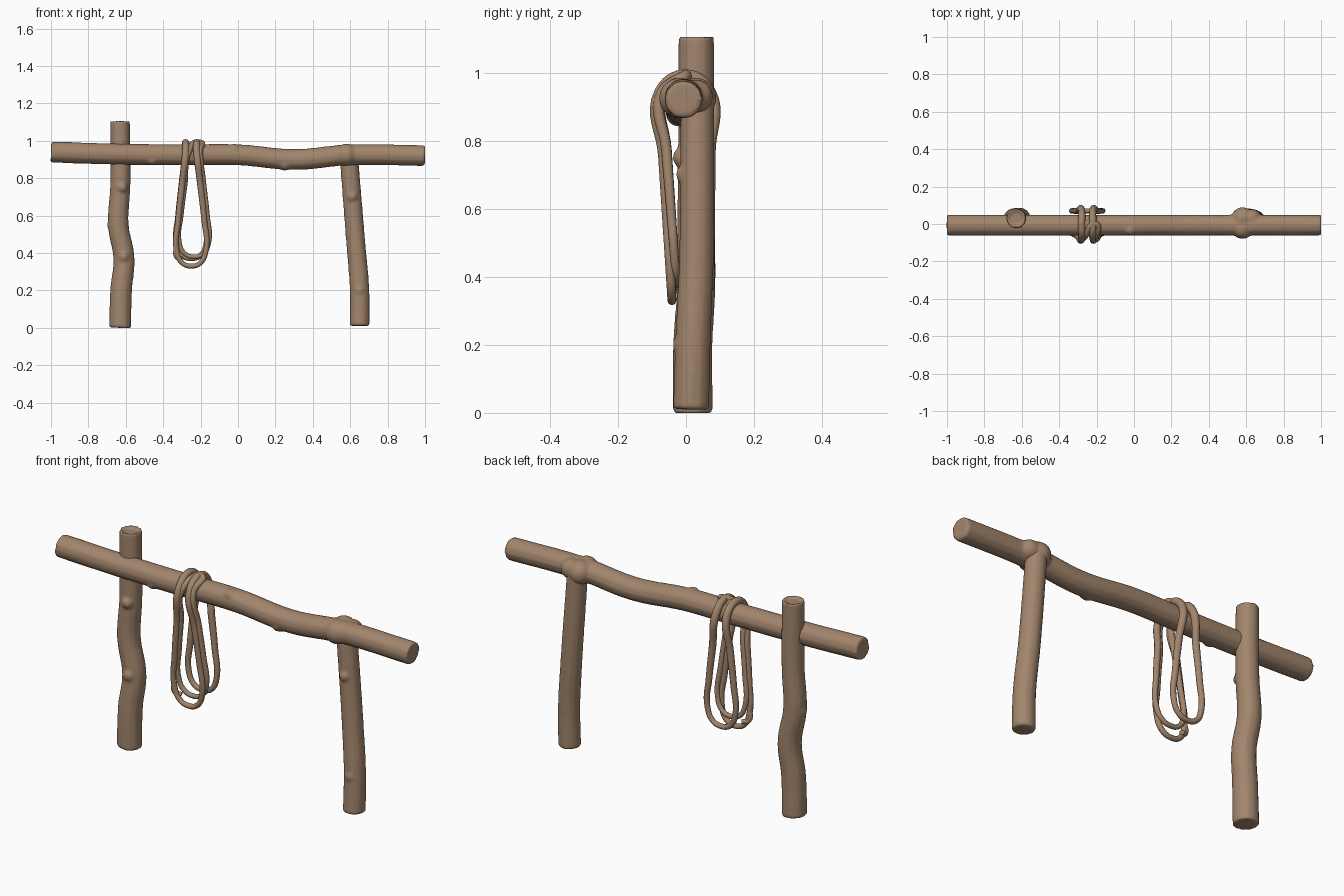
import bpy, bmesh
from mathutils import Matrix

if "Cube" in bpy.data.objects:
    bpy.data.objects.remove(bpy.data.objects["Cube"])

brown = bpy.data.materials.new("warm_brown")
brown.use_nodes = True
brown.diffuse_color = (.36, .235, .15, 1)
brown.node_tree.nodes["Principled BSDF"].inputs["Base Color"].default_value = brown.diffuse_color


def tube(name, path, radii, closed=False):
    """Smooth round tube along a path, returned as a mesh object."""
    curve = bpy.data.curves.new(name, "CURVE")
    curve.dimensions = "3D"
    curve.bevel_depth = 1
    curve.bevel_resolution = 4
    curve.resolution_u = 8
    curve.use_fill_caps = True
    spline = curve.splines.new("BEZIER")
    spline.bezier_points.add(len(path) - 1)
    spline.use_cyclic_u = closed
    for point, place, radius in zip(spline.bezier_points, path, radii):
        point.co = place
        point.radius = radius
        point.handle_left_type = point.handle_right_type = "AUTO"
    guide = bpy.data.objects.new(name + "_path", curve)
    bpy.context.collection.objects.link(guide)
    depsgraph = bpy.context.evaluated_depsgraph_get()
    mesh = bpy.data.meshes.new_from_object(guide.evaluated_get(depsgraph))
    bpy.data.objects.remove(guide)
    mesh.materials.clear()
    mesh.materials.append(brown)
    bm = bmesh.new()
    bm.from_mesh(mesh)
    bmesh.ops.remove_doubles(bm, verts=bm.verts, dist=.0002)
    bmesh.ops.recalc_face_normals(bm, faces=bm.faces)
    for face in bm.faces:
        face.smooth = True
        face.material_index = 0
    bm.to_mesh(mesh)
    bm.free()
    obj = bpy.data.objects.new(name, mesh)
    bpy.context.collection.objects.link(obj)
    return obj


def log(name, path, start_radius, end_radius, knots, hollow_top=False):
    """Tapering tube with round knots melted into its surface."""
    last = len(path) - 1
    radii = [start_radius + (end_radius - start_radius) * i / last for i in range(len(path))]
    obj = tube(name, path, radii)
    bm = bmesh.new()
    bm.from_mesh(obj.data)
    if hollow_top:
        top = max(vert.co.z for vert in bm.verts)
        cap = [face for face in bm.faces
               if face.normal.z > .9 and face.calc_center_median().z > top - .02]
        bmesh.ops.inset_region(bm, faces=cap, thickness=.02, depth=-.015)
    for centre, size in knots:
        bmesh.ops.create_icosphere(bm, subdivisions=3, radius=size,
                                   matrix=Matrix.Translation(centre))
    bm.to_mesh(obj.data)
    bm.free()
    remesh = obj.modifiers.new("fuse", "REMESH")
    remesh.mode = "VOXEL"
    remesh.voxel_size = .008
    remesh.use_smooth_shade = True
    soften = obj.modifiers.new("soften", "SMOOTH")
    soften.iterations = 5


# Fraction of the drop and half width down one side of a hanging loop
LOOP_SIDE = [(0, .03), (.3, .05), (.6, .07), (.85, .08), (.97, .05)]
BEAM_TOP = .99


def rope_turn(name, centre, loops, thick, thin):
    """Rope passing over the beam, with loops of (depth, inward sway, lowest height)."""
    path, radii = [], []
    for depth, sway, low in loops:
        side = -1 if depth < 0 else 1
        outline = [(drop, side * half) for drop, half in LOOP_SIDE]
        outline += [(1, 0)] + [(drop, -half) for drop, half in reversed(outline)]
        for drop, offset in outline:
            path.append((centre + offset, depth * (1 - sway * drop), .94 + (low - .94) * drop))
            radii.append(thick + (thin - thick) * drop)
        path.append((centre - side * .03, 0, BEAM_TOP))
        radii.append(thick)
    tube(name, path, radii, closed=True)


# Crossbeam, a gently waving trunk
beam_line = [(-1, .94), (-.7, .93), (-.3, .925), (0, .925), (.3, .9), (.6, .925), (1, .92)]
log("crossbeam", [(x, -.007, z) for x, z in beam_line], .057, .056,
    [((-.46, -.03, .9), .03), ((-.02, -.03, .955), .03),
     ((.25, -.02, .88), .04), ((.25, .01, .9), .04),
     ((.58, -.02, .925), .06), ((.58, .03, .925), .06), ((.63, .03, .93), .05)])

# Uprights
log("tall_post",
    [(-.63, .02, 0), (-.625, .02, .2), (-.61, .03, .37), (-.64, .03, .55),
     (-.63, .03, .75), (-.63, .03, 1.11)],
    .06, .053,
    [((-.66, .03, .55), .04), ((-.62, -.01, .75), .03), ((-.61, -.01, .38), .03)],
    hollow_top=True)
log("short_post",
    [(.65, .015, .01), (.65, .02, .2), (.63, .03, .45), (.59, .034, .95)],
    .054, .05,
    [((.61, 0, .7), .03), ((.65, -.01, .2), .03)])

# Rope slung over the beam, with a second front turn and a loose end
rope_turn("rope_double_loop", -.25, [(-.075, .45, .33), (.07, 0, .37)], .019, .013)
rope_turn("rope_front_loop", -.235, [(-.07, .6, .38)], .017, .012)
tube("rope_loose_end", [(-.325, -.045, .45), (-.33, -.04, .38), (-.3, -.03, .37)], [.012] * 3)

# Rope bunched on top of the beam
log("rope_bunch", [(-.28, -.04, .95), (-.25, -.03, .96), (-.21, -.04, .95)], .03, .03,
    [((-.25, -.01, .96), .035)])
